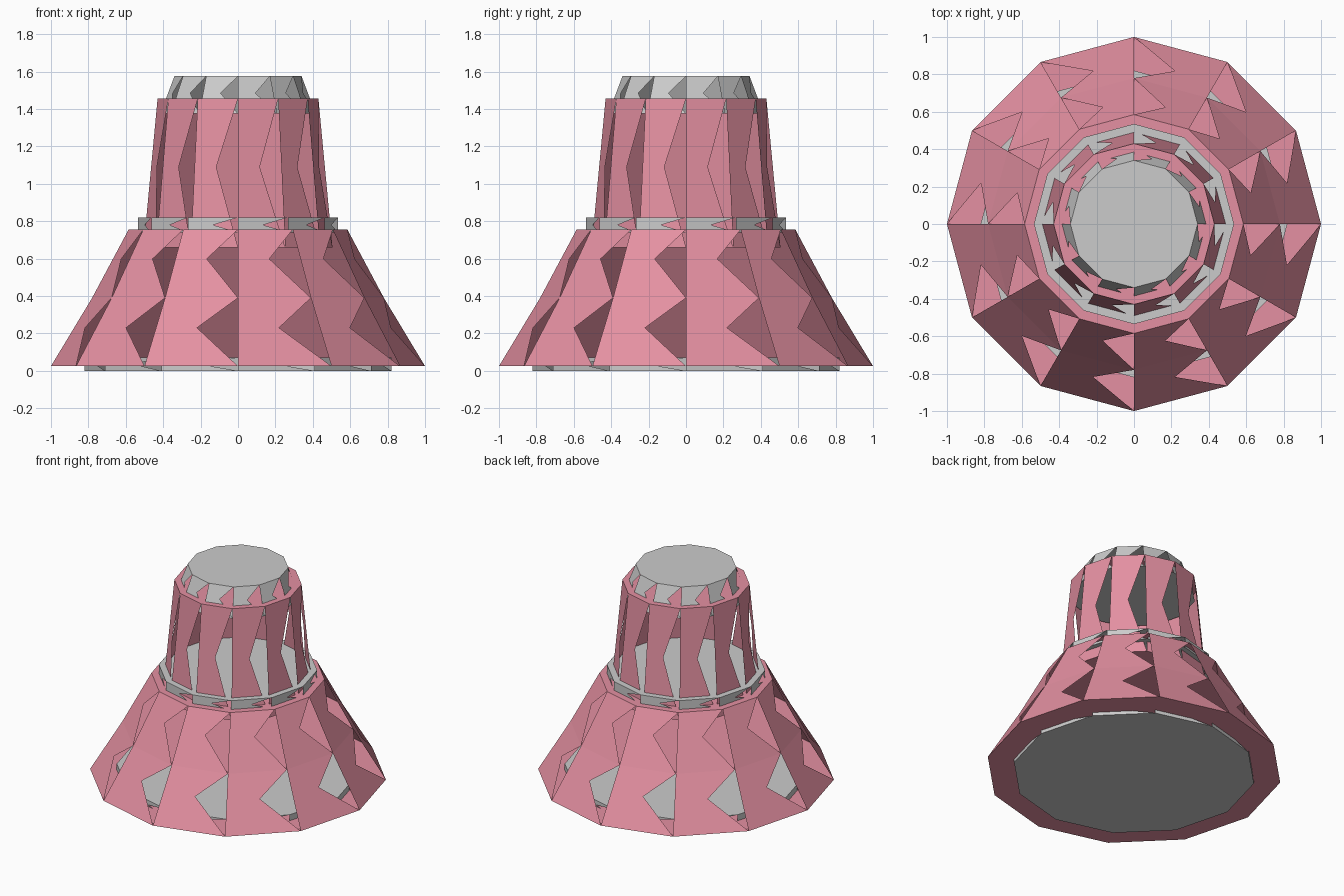
import bpy, bmesh
from math import cos, sin, pi

if "Cube" in bpy.data.objects:
    bpy.data.objects.remove(bpy.data.objects["Cube"])

N = 12
pink = bpy.data.materials.new("pink")
pink.diffuse_color = (0.78, 0.28, 0.36, 1)
pink.use_nodes = True
pink.node_tree.nodes["Principled BSDF"].inputs["Base Color"].default_value = pink.diffuse_color


def frustum(name, r0, z0, r1, z1, mat=None):
    """Capped twelve-sided frustum; each wall panel is an upright and a
    hanging triangle that overlap, leaving an open gap at the panel's side."""
    bm = bmesh.new()

    def ring(r, z):
        return [bm.verts.new((r * cos(2 * pi * i / N), r * sin(2 * pi * i / N), z))
                for i in range(N)]

    b, t = ring(r0, z0), ring(r1, z1)
    for i in range(N):
        j = (i + 1) % N
        bm.faces.new((b[i], b[j], t[i]))   # upright
        bm.faces.new((t[i], t[j], b[i]))   # hanging
    bm.faces.new(b[::-1])
    bm.faces.new(t)
    me = bpy.data.meshes.new(name)
    bm.to_mesh(me)
    bm.free()
    ob = bpy.data.objects.new(name, me)
    bpy.context.collection.objects.link(ob)
    if mat:
        me.materials.append(mat)


# grey foot plate
frustum("base_plate", .82, 0, .82, .07)
# flared body in two tiers
frustum("lower_body", 1, .025, .78, .39, pink)
frustum("upper_body", .78, .39, .585, .755, pink)
# grey collar between body and neck
frustum("collar", .535, .74, .535, .82)
# tall tapered neck
frustum("neck", .505, .66, .43, 1.455, pink)
# grey cap
frustum("top_cap", .415, 1.375, .34, 1.575)
